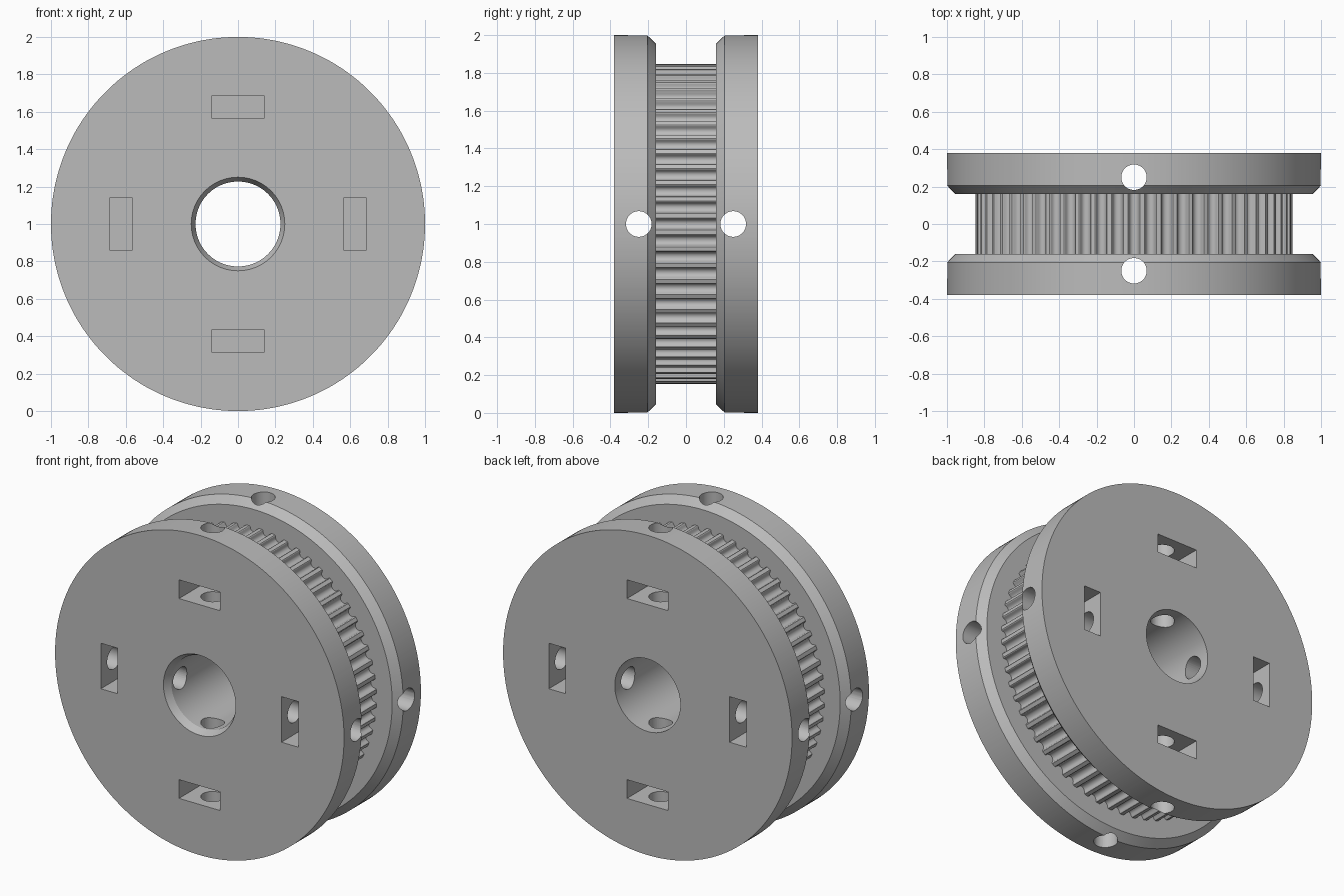
import bpy, bmesh
from math import cos, sin, pi, radians
from mathutils import Matrix, Vector

cube = bpy.data.objects.get("Cube")
if cube:
    bpy.data.objects.remove(cube, do_unlink=True)

TEETH = 60
TOOTH_R = 0.847
HALF_Y = 0.38      # outer faces of the flanges
INNER_Y = 0.16     # inner faces of the flanges
CHAMFER = 0.045
BORE_R = 0.227
HOLE_Y = 0.25

grey = bpy.data.materials.new("grey plastic")
grey.use_nodes = True
colour = (0.5, 0.5, 0.5, 1)
grey.diffuse_color = colour
grey.node_tree.nodes["Principled BSDF"].inputs["Base Color"].default_value = colour


def add_object(name, bm):
    mesh = bpy.data.meshes.new(name)
    bmesh.ops.recalc_face_normals(bm, faces=bm.faces)
    bm.to_mesh(mesh)
    bm.free()
    mesh.materials.append(grey)
    obj = bpy.data.objects.new(name, mesh)
    bpy.context.collection.objects.link(obj)
    return obj


# Rounded belt groove: (sideways offset, depth) across one tooth pitch
half = [(0.009, 0.033), (0.018, 0.028), (0.024, 0.020), (0.026, 0.011), (0.029, 0.003), (0.033, 0)]
groove = [(-s, d) for s, d in reversed(half)] + [(0, 0.034)] + half
steps = []
for i in range(TEETH):
    for s, d in groove:
        steps.append((2 * pi * i / TEETH + s / TOOTH_R, d))

# Pulley body: closed loop of rings (y, radius, toothed)
side = [(HALF_Y, 1, False), (INNER_Y + CHAMFER, 1, False),
        (INNER_Y, 1 - CHAMFER, False), (INNER_Y, TOOTH_R, True)]
rings = [(-HALF_Y + 0.045, BORE_R, False), (-HALF_Y, 0.25, False)]
rings += [(-y, r, t) for y, r, t in side] + side[::-1]
rings.append((HALF_Y, BORE_R, False))

bm = bmesh.new()
loops = []
for y, r, toothed in rings:
    loops.append([bm.verts.new(((r - d * toothed) * cos(a), y, 1 + (r - d * toothed) * sin(a)))
                  for a, d in steps])
n = len(steps)
for k, ring in enumerate(loops):
    following = loops[(k + 1) % len(loops)]
    for i in range(n):
        j = (i + 1) % n
        bm.faces.new((ring[i], ring[j], following[j], following[i]))
pulley = add_object("belt_pulley", bm)

# Cutters: crossing screw holes and four nut slots in each flange
centre = Vector((0, 0, 1))
hole_bm, slot_bm = bmesh.new(), bmesh.new()
for y in (-HOLE_Y, HOLE_Y):
    for turn in range(4):
        spin = Matrix.Translation(centre) @ Matrix.Rotation(radians(90 * turn), 4, 'Y')
        bmesh.ops.create_cone(hole_bm, cap_ends=True, segments=40, radius1=0.068, radius2=0.068, depth=1.0,
                              matrix=spin @ Matrix.Translation((0, y, 0.6)))
        deep = 0.36 if y > 0 else -0.36
        size = Matrix.Diagonal((0.285, 0.5, 0.117, 1))
        bmesh.ops.create_cube(slot_bm, size=1,
                              matrix=spin @ Matrix.Translation((0, deep, 0.625)) @ size)

bpy.context.view_layer.objects.active = pulley
pulley.select_set(True)
for name, cutter_bm in (("nut_slot_cutter", slot_bm), ("screw_hole_cutter", hole_bm)):
    cutter = add_object(name, cutter_bm)
    cutter.hide_render = True
    cut = pulley.modifiers.new(name, 'BOOLEAN')
    cut.operation = 'DIFFERENCE'
    cut.solver = 'EXACT'
    cut.object = cutter
    bpy.ops.object.modifier_apply(modifier=cut.name)
    bpy.data.objects.remove(cutter, do_unlink=True)

bpy.ops.object.select_all(action='DESELECT')
pulley.select_set(True)
bpy.ops.object.shade_smooth_by_angle(angle=radians(25))
